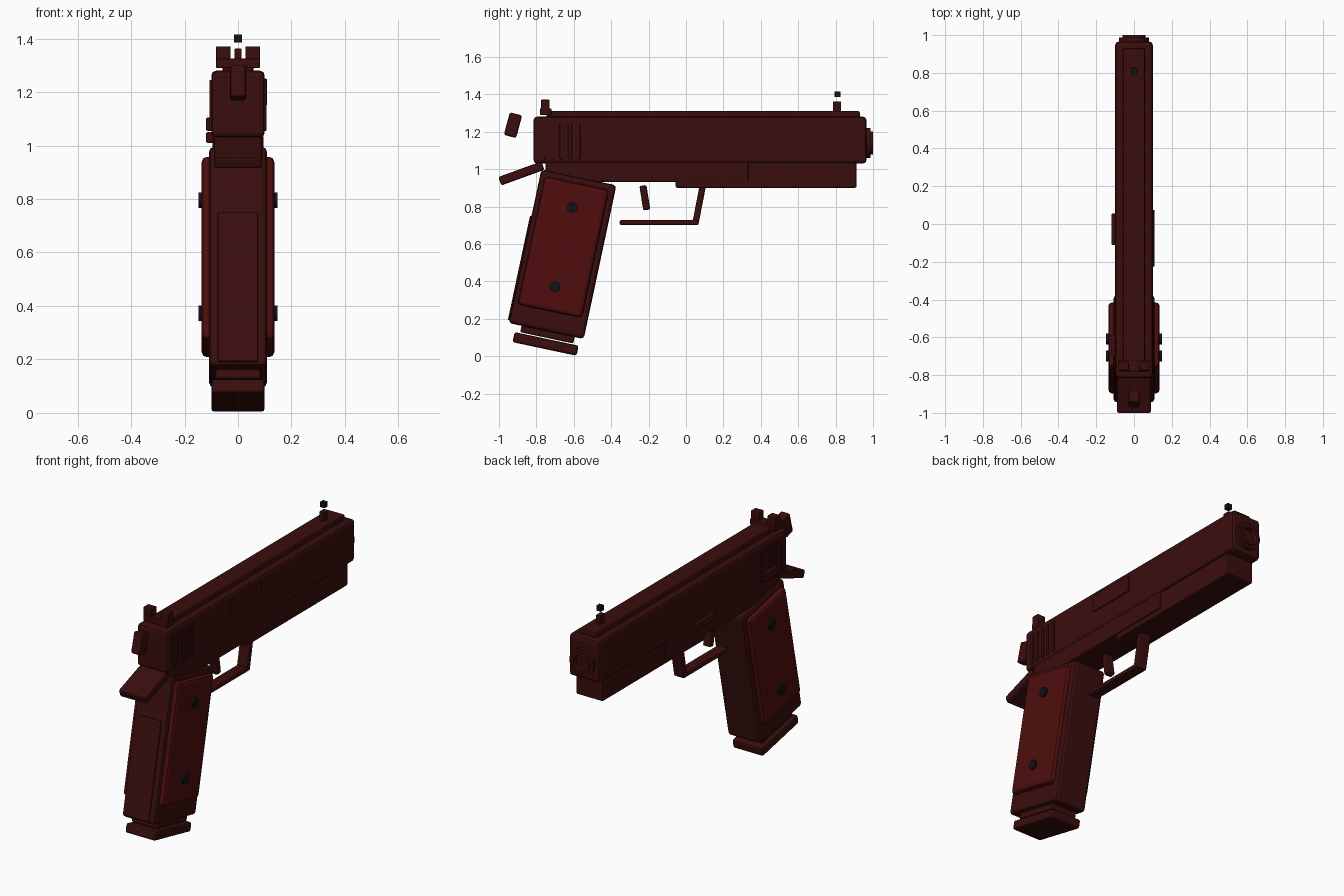
import bpy, bmesh, math
from mathutils import Matrix, Vector

if "Cube" in bpy.data.objects:
    bpy.data.objects.remove(bpy.data.objects["Cube"])

def material(name, rgb):
    m = bpy.data.materials.new(name)
    m.diffuse_color = (*rgb, 1)
    m.use_nodes = True
    m.node_tree.nodes["Principled BSDF"].inputs["Base Color"].default_value = m.diffuse_color
    return m

BODY = material("dark_maroon", (0.042, 0.0042, 0.0042))
PANEL = material("deep_red", (0.08, 0.004, 0.004))
BLACK = material("near_black", (0.005, 0.006, 0.007))

def finish(name, bm, mat):
    bmesh.ops.recalc_face_normals(bm, faces=bm.faces)
    me = bpy.data.meshes.new(name)
    bm.to_mesh(me)
    bm.free()
    me.materials.append(mat)
    ob = bpy.data.objects.new(name, me)
    bpy.context.collection.objects.link(ob)
    return ob

def box(name, center, size, tilt=0, bevel=0.008, mat=BODY, segs=2):
    """Bevelled box, tilted in degrees about the x axis."""
    bm = bmesh.new()
    bmesh.ops.create_cube(bm, size=1)
    bmesh.ops.scale(bm, vec=size, verts=bm.verts)
    if bevel:
        bmesh.ops.bevel(bm, geom=bm.edges[:], offset=bevel, segments=segs,
                        profile=0.5, affect='EDGES')
    bm.transform(Matrix.Translation(center) @ Matrix.Rotation(math.radians(tilt), 4, 'X'))
    return finish(name, bm, mat)

def span(name, x, y, z, **kw):
    """Upright box given by its ranges on each axis."""
    return box(name, [(a + b) / 2 for a, b in (x, y, z)],
               [b - a for a, b in (x, y, z)], **kw)

# Slide, top rib and ejection port
span("slide", (-.1, .1), (-.815, .965), (1.03, 1.28), bevel=.018)
span("top_rib", (-.058, .058), (-.745, .93), (1.26, 1.31), bevel=.01)
span("ejection_port", (.09, .108), (-.225, .075), (1.15, 1.25), bevel=.003)

# Slide serrations on both sides
for side in (-1, 1):
    for i in range(5):
        y = -.755 + i * .045
        box(f"serration_{side}_{i}", (side * .1, y, 1.15), (.014, .02, .19), bevel=.003)

# Sights
span("rear_sight_base", (-.082, .082), (-.78, -.72), (1.29, 1.325), bevel=.004)
for side in (-1, 1):
    box(f"rear_sight_post_{side}", (side * .055, -.752, 1.338), (.055, .046, .066), bevel=.004)
span("front_sight", (-.014, .014), (.785, .83), (1.3, 1.362), bevel=.003)
span("front_sight_dot", (-.015, .015), (.795, .825), (1.385, 1.415), bevel=0, mat=BLACK)

# Muzzle: bushing, barrel and bore as one lathe
bm = bmesh.new()
profile = [(0, .94), (.08, .94), (.08, .987), (.062, .987), (.062, 1.0),
           (.045, 1.0), (.045, .97), (0, .97)]
vs = [bm.verts.new((r, y, 1.14)) for r, y in profile]
es = [bm.edges.new(p) for p in zip(vs, vs[1:])]
bmesh.ops.spin(bm, geom=vs + es, cent=(0, 0, 1.14), axis=(0, 1, 0),
               angle=math.tau, steps=24)
bmesh.ops.remove_doubles(bm, verts=bm.verts, dist=1e-4)
finish("muzzle", bm, BODY)

# Frame, dust cover, tang and hammer
span("frame", (-.095, .095), (-.75, .335), (.932, 1.04))
span("dust_cover", (-.088, .088), (-.055, .912), (.9, 1.035))
box("rear_tang", (0, -.88, .977), (.18, .245, .048), tilt=20, bevel=.01)
box("hammer", (0, -.925, 1.235), (.06, .068, .125), tilt=-15, bevel=.01)

# Left side controls
span("slide_stop", (-.12, -.085), (-.11, .055), (1.01, 1.05), bevel=.006)
span("safety_lever", (-.12, -.085), (-.7, -.58), (1.055, 1.105), bevel=.006)

# Trigger and guard
box("trigger", (0, -.22, .847), (.05, .038, .132), tilt=9)
span("guard_bottom", (-.035, .035), (-.355, .06), (.7, .728), bevel=.01)
box("guard_post", (0, .07, .81), (.07, .034, .22), tilt=-11)

# Raked grip: parts placed in its own tilted frame
RAKE = -12
GRIP = Matrix.Translation((0, -.66, .545)) @ Matrix.Rotation(math.radians(RAKE), 4, 'X')

def grip_box(name, y, z, size, **kw):
    return box(name, GRIP @ Vector((0, y, z)), size, tilt=RAKE, **kw)

grip_box("grip", 0, 0, (.216, .41, .84), bevel=.018)
grip_box("back_strap", -.2, -.12, (.15, .026, .57), bevel=.004)
grip_box("magazine", .01, -.4, (.17, .29, .11))
grip_box("magazine_base", .011, -.488, (.2, .35, .055), bevel=.012)

# Grip panels and screws on both sides
for side in (-1, 1):
    box(f"grip_panel_{side}", (side * .105, -.656, .583), (.062, .352, .7),
        tilt=RAKE, bevel=.02, mat=PANEL)
    for i, (y, z) in enumerate([(-.608, .795), (-.7, .372)]):
        bm = bmesh.new()
        bmesh.ops.create_cone(bm, cap_ends=True, segments=12, radius1=.029,
                              radius2=.029, depth=.03)
        bm.transform(Matrix.Translation((side * .133, y, z))
                     @ Matrix.Rotation(math.pi / 2, 4, 'Y'))
        finish(f"grip_screw_{side}_{i}", bm, BLACK)
